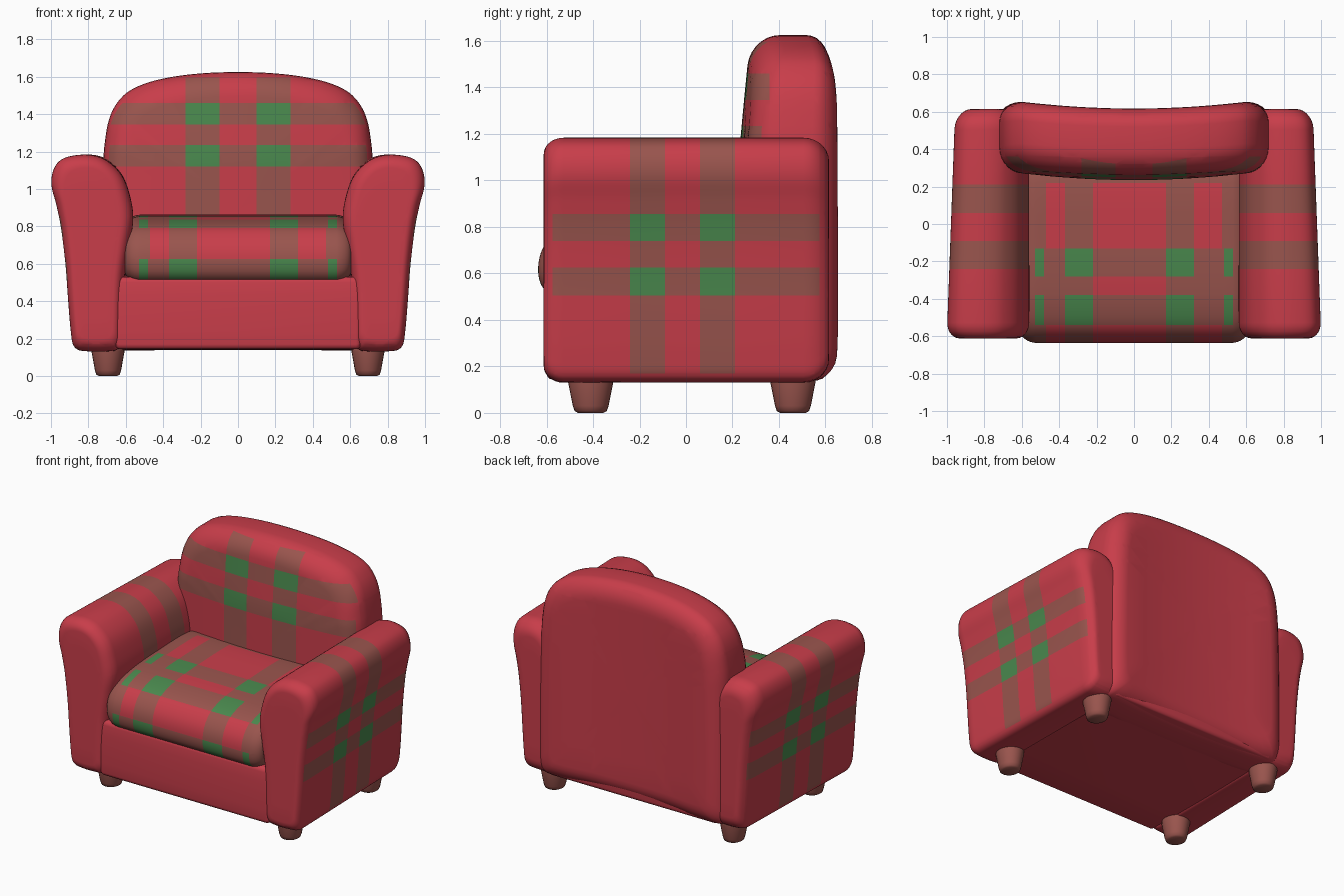
import bpy, bmesh, math
from mathutils import Vector

if "Cube" in bpy.data.objects:
    bpy.data.objects.remove(bpy.data.objects["Cube"])


def material(name, rgb):
    m = bpy.data.materials.new(name)
    m.diffuse_color = (*rgb, 1)
    m.use_nodes = True
    m.node_tree.nodes["Principled BSDF"].inputs["Base Color"].default_value = m.diffuse_color
    return m


MATS = [material("red_fabric", (0.58, 0.047, 0.068)),
        material("brown_stripe", (0.32, 0.09, 0.075)),
        material("green_check", (0.068, 0.25, 0.076))]
RED, BROWN, GREEN = 0, 1, 2


def smooth_outline(pts, n=5):
    """Closed smooth curve through the points."""
    pts = [Vector(p) for p in pts]
    out, c = [], len(pts)
    tan = [(pts[(i + 1) % c] - pts[i - 1]).normalized() for i in range(c)]
    for i in range(c):
        p, q = pts[i], pts[(i + 1) % c]
        L = (q - p).length
        for k in range(n):
            t = k / n
            out.append(p * (2*t**3 - 3*t*t + 1) + tan[i] * L * (t**3 - 2*t*t + t)
                       + q * (3*t*t - 2*t**3) + tan[(i + 1) % c] * L * (t**3 - t*t))
    return out


def end_rings(d, depth, inset, sign, n=7):
    """Rounded end: (depth, inset, scale) from the cap centre outwards."""
    rings = [(d, inset, k) for k in (0.02, 0.25, 0.5, 0.75)]
    for i in range(n + 1):
        a = math.pi / 2 * i / n
        rings.append((d + sign * depth * (1 - math.cos(a)), inset * (1 - math.sin(a)), 1))
    return rings


def padded(name, pts, a, b, end_a, end_b, place, cuts=(), rule=None):
    """Extrude an outline with soft ends, cut it on planes, colour by rule."""
    outline = smooth_outline(pts)
    us, vs = [p.x for p in outline], [p.y for p in outline]
    cu, cv = (max(us) + min(us)) / 2, (max(vs) + min(vs)) / 2
    hu, hv = (max(us) - min(us)) / 2, (max(vs) - min(vs)) / 2
    rings = end_rings(a, *end_a, 1) + end_rings(b, *end_b, -1)[::-1]
    bm = bmesh.new()
    loops = []
    for d, ins, k in rings:
        su, sv = k * (1 - ins / hu), k * (1 - ins / hv)
        loops.append([bm.verts.new(place(cu + (p.x - cu) * su, cv + (p.y - cv) * sv, d))
                      for p in outline])
    n = len(outline)
    for r, s in zip(loops, loops[1:]):
        for i in range(n):
            j = (i + 1) % n
            bm.faces.new((r[i], r[j], s[j], s[i]))
    bm.faces.new(loops[0])
    bm.faces.new(loops[-1])
    for axis, values in cuts:
        no = Vector([float(axis == k) for k in "xyz"])
        for v in values:
            bmesh.ops.bisect_plane(bm, geom=bm.verts[:] + bm.edges[:] + bm.faces[:],
                                   dist=1e-5, plane_co=no * v, plane_no=no)
    return finish(name, bm, rule)


def finish(name, bm, rule=None):
    bmesh.ops.recalc_face_normals(bm, faces=bm.faces[:])
    for f in bm.faces:
        f.smooth = True
        if rule:
            f.material_index = rule(f.calc_center_median(), f.normal)
    me = bpy.data.meshes.new(name)
    bm.to_mesh(me)
    bm.free()
    for m in MATS:
        me.materials.append(m)
    ob = bpy.data.objects.new(name, me)
    bpy.context.collection.objects.link(ob)
    return ob


def within(v, *spans):
    return any(lo < v < hi for lo, hi in spans)


# Arms: scroll profile, tapering slightly towards the rear
ARM = [(0.66, 0.135), (0.84, 0.135), (0.88, 0.16), (0.895, 0.23), (0.91, 0.4), (0.925, 0.6),
       (0.95, 0.8), (0.975, 0.92), (1.0, 1.02), (0.99, 1.1), (0.95, 1.155), (0.87, 1.18),
       (0.78, 1.18), (0.7, 1.15), (0.62, 1.07), (0.575, 0.95), (0.56, 0.84), (0.58, 0.7),
       (0.61, 0.5), (0.62, 0.2), (0.63, 0.16)]
ARM_Y = ((-0.24, -0.09), (0.06, 0.21))
ARM_Z = ((0.505, 0.625), (0.74, 0.855))


def arm_rule(c, n):
    if c.z < 0.17:
        return RED
    v = within(c.y, *ARM_Y)
    h = within(c.z, *ARM_Z) and abs(c.x) > 0.78 and abs(c.y) < 0.575
    return GREEN if v and h else BROWN if v or h else RED


for side, label in ((-1, "left"), (1, "right")):
    padded(label + "_arm", ARM, -0.612, 0.615, (0.085, 0.07), (0.11, 0.1),
           lambda u, v, d, s=side: (s * (0.56 + (u - 0.56) * (1 - 0.1 * (d + 0.6) / 1.2)), d, v),
           (("y", (-0.575, -0.24, -0.09, 0.06, 0.21, 0.575)),
            ("z", (0.17, 0.505, 0.625, 0.74, 0.855))), arm_rule)

# Backrest: arched outline, bowed across its width, front leaning back
half = [(0.3, 0.14), (0.67, 0.14), (0.715, 0.17), (0.73, 0.25), (0.73, 0.7), (0.72, 1.15),
        (0.712, 1.25), (0.69, 1.37), (0.65, 1.455), (0.58, 1.525), (0.45, 1.578), (0.25, 1.613)]
BACK = half + [(0, 1.625)] + [(-x, z) for x, z in reversed(half)]
BACK_X = (0.1, 0.28)
BACK_Z = ((1.12, 1.235), (1.345, 1.46))


def back_place(u, v, d):
    lean = max(0, v - 1.2) * 0.1 * (0.62 - d) / 0.385
    return (u, d + 0.025 * (min(abs(u), 0.6) / 0.5) ** 2 + lean, v)


def back_rule(c, n):
    if c.y > 0.36 or c.z > 1.595:
        return RED
    v = within(abs(c.x), BACK_X)
    h = within(c.z, *BACK_Z) and abs(c.x) < 0.685
    return GREEN if v and h else BROWN if v or h else RED


padded("backrest", BACK, 0.235, 0.617, (0.14, 0.13), (0.11, 0.13), back_place,
       (("x", (-0.28, -0.1, 0.1, 0.28)), ("y", (0.36,)),
        ("z", (1.12, 1.235, 1.345, 1.46, 1.595))), back_rule)

# Seat cushion: side profile with a full rounded nose
CUSHION = [(-0.635, 0.64), (-0.627, 0.56), (-0.59, 0.515), (-0.52, 0.5), (0.26, 0.5),
           (0.3, 0.54), (0.3, 0.82), (0.26, 0.858), (-0.1, 0.856), (-0.3, 0.845),
           (-0.44, 0.825), (-0.55, 0.785), (-0.61, 0.72)]


def cushion_rule(c, n):
    ax = abs(c.x)
    v = within(c.x, (-0.37, -0.22), (0.17, 0.32)) or ax > 0.47
    if c.z < 0.79:
        h = c.z < 0.625
    else:
        h = c.y < -0.38 or within(c.y, (-0.28, -0.13)) or c.y > 0.22
        v = v or (c.y < -0.28 and ax > 0.32)
    check = (within(c.x, (-0.37, -0.22), (0.17, 0.32)) or within(ax, (0.48, 0.53))) and c.y < 0.2
    return GREEN if h and check else BROWN if v or h else RED


padded("seat_cushion", CUSHION, -0.605, 0.605, (0.09, 0.06), (0.09, 0.06),
       lambda u, v, d: (d, u, v),
       (("x", (-0.53, -0.48, -0.47, -0.37, -0.32, -0.22, 0.17, 0.32, 0.47, 0.48, 0.53)),
        ("y", (-0.38, -0.28, -0.13, 0.2, 0.22)), ("z", (0.625, 0.79))), cushion_rule)

# Base under the cushion
BASE = [(-0.58, 0.145), (0.58, 0.145), (0.6, 0.17), (0.6, 0.5), (0.57, 0.53),
        (-0.57, 0.53), (-0.595, 0.5), (-0.6, 0.17)]
padded("seat_base", BASE, -0.66, 0.66, (0.03, 0.03), (0.03, 0.03),
       lambda u, v, d: (d, u, v))

# Tapered legs, rounded at the foot
LEG = [(0.0, 0.0), (0.05, 0.0), (0.063, 0.008), (0.07, 0.03), (0.088, 0.13), (0.088, 0.18)]
for label, y in (("front", -0.41), ("rear", 0.46)):
    for side, lr in ((-1, "left"), (1, "right")):
        bm = bmesh.new()
        rows = [[bm.verts.new((side * 0.695 + r * math.cos(a), y + 1.1 * r * math.sin(a), z))
                 for a in (2 * math.pi * i / 24 for i in range(24))] for r, z in LEG[1:]]
        for r, s in zip(rows, rows[1:]):
            for i in range(24):
                j = (i + 1) % 24
                bm.faces.new((r[i], r[j], s[j], s[i]))
        bm.faces.new(rows[0])
        bm.faces.new(rows[-1])
        finish(f"{label}_{lr}_leg", bm, lambda c, n: BROWN)
